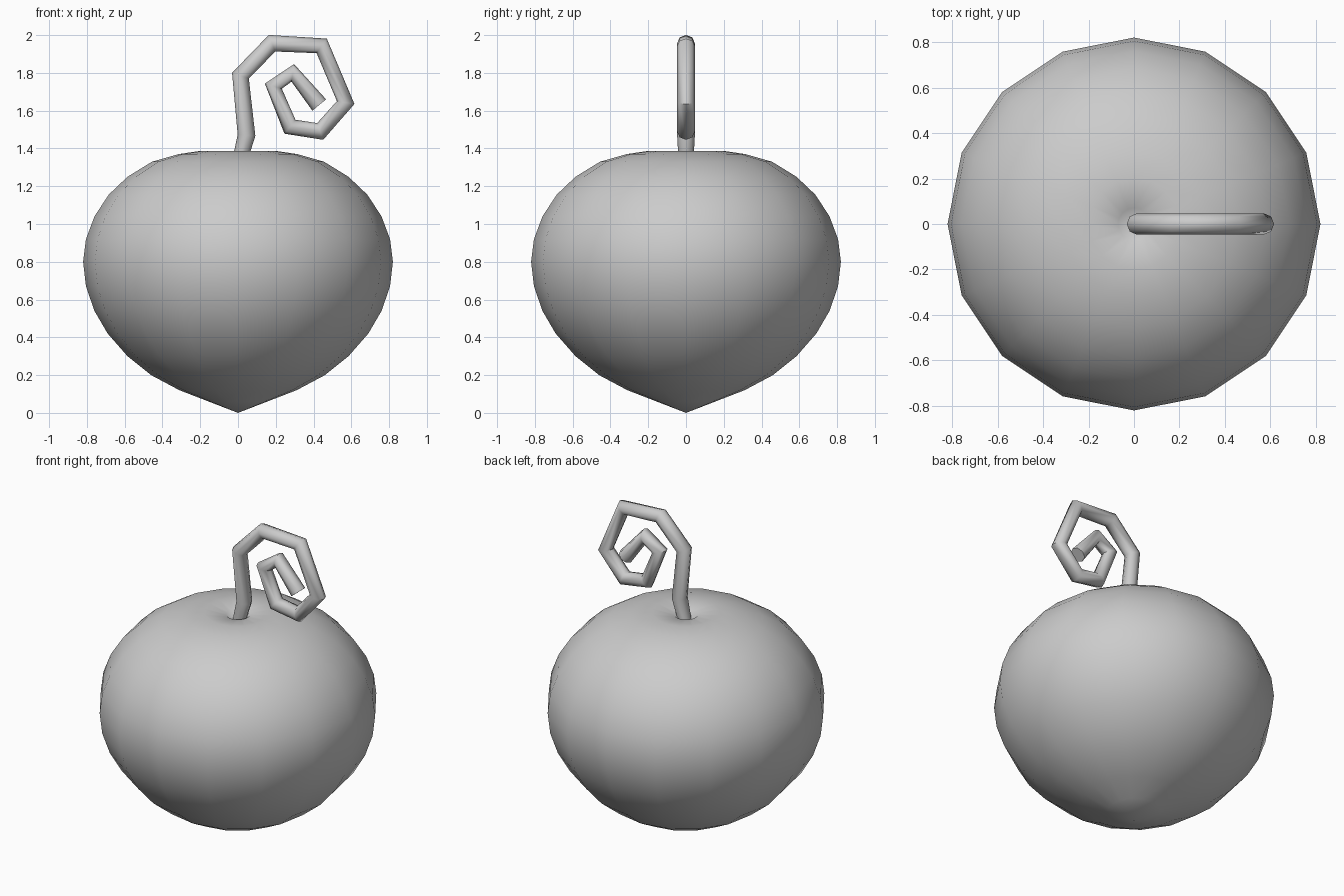
import bpy, bmesh
from math import pi

if "Cube" in bpy.data.objects:
    bpy.data.objects.remove(bpy.data.objects["Cube"])


def lathe(name, profile, sides):
    """Spin an (r, z) profile round the z axis."""
    bm = bmesh.new()
    verts = [bm.verts.new((r, 0, z)) for r, z in profile]
    edges = [bm.edges.new(p) for p in zip(verts, verts[1:])]
    bmesh.ops.spin(bm, geom=verts + edges, cent=(0, 0, 0), axis=(0, 0, 1),
                   angle=2 * pi, steps=sides, use_merge=False)
    bmesh.ops.remove_doubles(bm, verts=bm.verts, dist=0.0005)
    bmesh.ops.recalc_face_normals(bm, faces=bm.faces)
    for f in bm.faces:
        f.smooth = True
    me = bpy.data.meshes.new(name)
    bm.to_mesh(me)
    bm.free()
    ob = bpy.data.objects.new(name, me)
    bpy.context.collection.objects.link(ob)
    return ob


# Round body with a pointed base and a small dimple on top
lathe("fruit_body", [
    (0, 0.0), (0.155, 0.06), (0.31, 0.12), (0.46, 0.20), (0.585, 0.30),
    (0.69, 0.42), (0.76, 0.54), (0.805, 0.67), (0.82, 0.80), (0.805, 0.92),
    (0.76, 1.04), (0.685, 1.155), (0.585, 1.25), (0.455, 1.33),
    (0.315, 1.37), (0.20, 1.387), (0.07, 1.37), (0, 1.315)], 16)

# Curly stem: a faceted spiral tube in the xz plane
path = [(0.0, 1.30), (0.045, 1.47), (0.013, 1.785), (0.18, 1.957),
        (0.443, 1.943), (0.57, 1.643), (0.435, 1.49), (0.275, 1.515),
        (0.187, 1.73), (0.29, 1.80), (0.43, 1.63)]
curve = bpy.data.curves.new("curly_stem", "CURVE")
curve.dimensions = "3D"
curve.bevel_depth = 0.047
curve.bevel_resolution = 2
curve.use_fill_caps = True
spline = curve.splines.new("POLY")
spline.points.add(len(path) - 1)
for p, (x, z) in zip(spline.points, path):
    p.co = (x, 0, z, 1)
spline.points[0].radius = 0.8
stem = bpy.data.objects.new("curly_stem", curve)
bpy.context.collection.objects.link(stem)
bpy.ops.object.select_all(action="DESELECT")
stem.select_set(True)
bpy.context.view_layer.objects.active = stem
bpy.ops.object.convert(target="MESH")
bpy.ops.object.shade_smooth_by_angle(angle=pi / 3)
